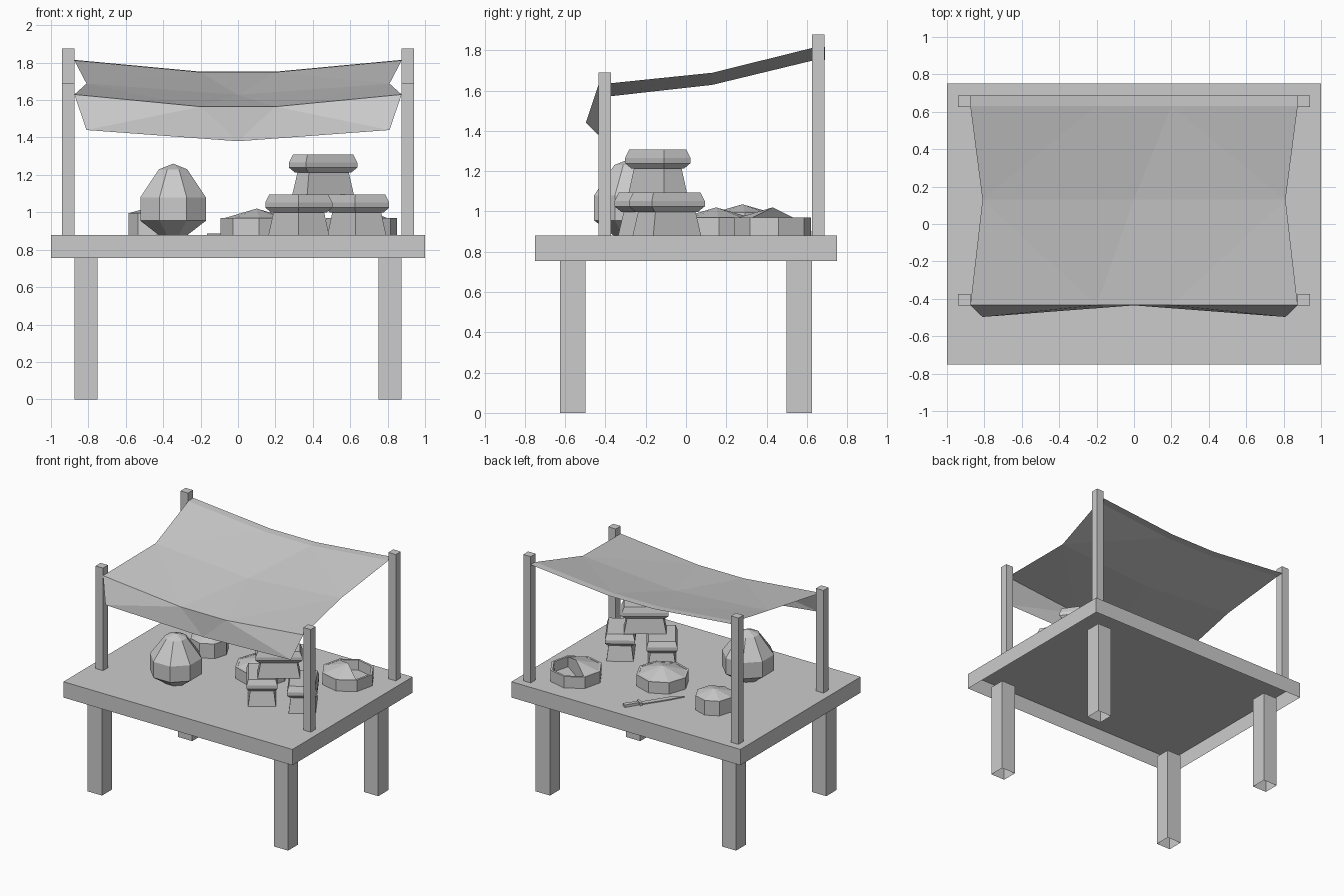
import bpy, bmesh, math
from mathutils import Matrix, Vector

if "Cube" in bpy.data.objects:
    bpy.data.objects.remove(bpy.data.objects["Cube"])

GREY = (0.6, 0.6, 0.6, 1)
mat = bpy.data.materials.new("plain_grey")
mat.use_nodes = True
mat.diffuse_color = GREY
mat.node_tree.nodes["Principled BSDF"].inputs["Base Color"].default_value = GREY
TABLE = 0.88


def finish(name, bm, loc=(0, 0, 0), turn=0, fix=True):
    if fix:
        bmesh.ops.recalc_face_normals(bm, faces=bm.faces)
    mesh = bpy.data.meshes.new(name)
    bm.to_mesh(mesh)
    bm.free()
    mesh.materials.append(mat)
    ob = bpy.data.objects.new(name, mesh)
    ob.location = loc
    ob.rotation_euler.z = math.radians(turn)
    bpy.context.collection.objects.link(ob)
    return ob


def open_box(name, lo, hi):
    """A box without its bottom face."""
    bm = bmesh.new()
    lo, hi = Vector(lo), Vector(hi)
    bmesh.ops.create_cube(bm, size=1, matrix=Matrix.Translation((lo + hi) / 2) @ Matrix.Diagonal((*(hi - lo), 1)))
    bm.normal_update()
    down = [f for f in bm.faces if f.normal.z < -0.9]
    bmesh.ops.delete(bm, geom=down, context="FACES")
    return finish(name, bm, fix=False)


def loft(name, rings, loc, turn=0):
    """Skin closed rings of points from bottom to top and cap both ends."""
    bm = bmesh.new()
    rows = [[bm.verts.new(p) for p in ring] for ring in rings]
    n = len(rows[0])
    for a, b in zip(rows, rows[1:]):
        for i in range(n):
            j = (i + 1) % n
            bm.faces.new((a[i], a[j], b[j], b[i]))
    bm.faces.new(rows[0])
    bm.faces.new(rows[-1])
    bmesh.ops.remove_doubles(bm, verts=bm.verts, dist=0.0005)
    return finish(name, bm, loc, turn)


def circle(r, z, n=8, phase=0.0):
    return [(r * math.cos(math.tau * (i + phase) / n), r * math.sin(math.tau * (i + phase) / n), z) for i in range(n)]


def rect(l, w, z):
    return [(l / 2, w / 2, z), (-l / 2, w / 2, z), (-l / 2, -w / 2, z), (l / 2, -w / 2, z)]


# Hollow table top, legs and posts
open_box("table_top", (-1, -0.75, 0.755), (1, 0.75, TABLE))
for sx, side in ((-1, "right"), (1, "left")):
    x0, x1 = sorted((sx * 0.75, sx * 0.875))
    p0, p1 = sorted((sx * 0.875, sx * 0.94))
    for end, y, py, top in (("front", -0.625, -0.435, 1.69), ("rear", 0.5, 0.626, 1.877)):
        open_box(f"{end}_{side}_leg", (x0, y, 0), (x1, y + 0.125, 0.757))
        open_box(f"{end}_{side}_post", (p0, py, TABLE), (p1, py + 0.062, top))

# Sagging cloth canopy with a hanging front flap
bm = bmesh.new()


def cloth_row(half, y, z, sag, inner=0.2):
    xs = (-half, -inner, inner, half) if inner else (-half, 0, half)
    return [bm.verts.new((x, y, z - (0 if abs(x) == half else sag))) for x in xs]


edge = cloth_row(0.875, 0.69, 1.815, 0.063)
rear = cloth_row(0.875, 0.63, 1.812, 0.063)
mid = cloth_row(0.81, 0.13, 1.688, 0.06, 0)
front = cloth_row(0.875, -0.434, 1.63, 0.065)
hem = cloth_row(0.81, -0.497, 1.44, 0.06, 0)
hem[1].co.y = -0.435
for i in range(3):
    bm.faces.new((edge[i], rear[i], rear[i + 1], edge[i + 1]))
for four, three, flip in ((rear, mid, False), (front, mid, True), (front, hem, False)):
    tris = [(four[0], three[0], four[1]), (four[1], three[0], three[1]), (four[1], three[1], four[2]),
            (four[2], three[1], three[2]), (four[2], three[2], four[3])]
    for t in tris:
        bm.faces.new(t[::-1] if flip else t)
finish("canopy", bm, fix=False)

# Faceted round pot
loft("pot", [circle(r, z, 8, 0.5) for r, z in
             ((0.085, 0), (0.19, 0.075), (0.19, 0.2), (0.082, 0.35), (0.001, 0.38))], (-0.347, -0.28, TABLE))

# Drum with a low peaked top
loft("small_drum", [circle(r, z) for r, z in ((0.14, 0), (0.14, 0.115), (0.001, 0.155))],
     (-0.445, 0.28, TABLE), 5)


# Shallow baskets: thin wall, and a mound over some of the eight sectors
def basket(name, loc, sectors, turn):
    loft(name, [circle(r, z) for r, z in
                ((0.193, 0), (0.193, 0.09), (0.175, 0.09), (0.172, 0.012))], loc, turn)
    bm = bmesh.new()
    peak, foot = bm.verts.new((0, 0, 0.14)), bm.verts.new((0, 0, 0.012))
    rim = [bm.verts.new(p) for p in circle(0.176, 0.088)]
    base = [bm.verts.new(p) for p in circle(0.172, 0.012)]
    for i in sectors:
        bm.faces.new((peak, rim[i % 8], rim[(i + 1) % 8]))
    if len(sectors) < 8:
        for i in (sectors[0], sectors[-1] + 1):
            bm.faces.new((peak, rim[i % 8], base[i % 8], foot))
    finish(name + "_contents", bm, loc, turn)


basket("full_basket", (0.1, 0.15, TABLE), range(8), 4)
basket("half_empty_basket", (0.66, 0.43, TABLE), range(3, 7), 9)

# Tapered blocks with overhanging lids, two below and one across the top:
# each ring is inset from the widest part of the lid
BLOCK = ((0.03, 0), (0.075, 0.118), (0.055, 0.118), (0, 0.145), (0, 0.172), (0.035, 0.214))
for name, l, w, loc, turn in (("lower_right_block", 0.31, 0.22, (0.325, -0.165, TABLE), -55),
                              ("lower_left_block", 0.31, 0.215, (0.635, -0.095, TABLE), -58),
                              ("upper_block", 0.335, 0.16, (0.455, -0.14, TABLE + 0.214), 35)):
    loft(name, [rect(l - d, w - d * 0.7, z) for d, z in BLOCK], loc, turn)


# Knife lying on the table
def slab(name, outline, height):
    loft(name, [[(x, y, z) for x, y in outline] for z in (0, height)], (0.03, 0.53, TABLE), 56.5)


slab("knife_blade", ((0, -0.02), (-0.25, -0.022), (-0.335, 0.012), (-0.2, 0.02), (0, 0.018)), 0.008)
slab("knife_guard", ((-0.006, -0.032), (0.012, -0.032), (0.012, 0.032), (-0.006, 0.032)), 0.022)
slab("knife_handle", ((0.012, -0.014), (0.125, -0.018), (0.125, 0.018), (0.012, 0.014)), 0.02)
